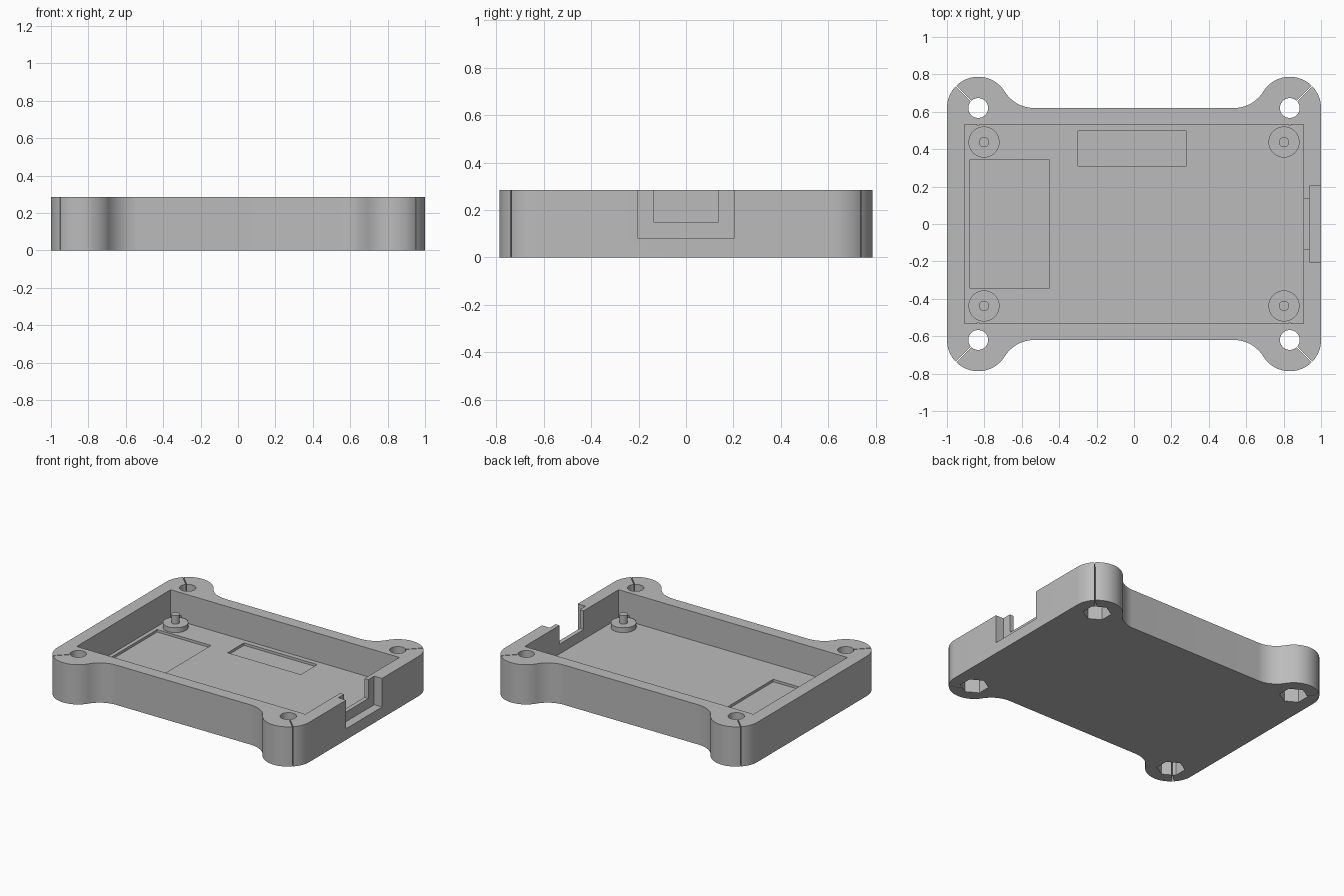
import bpy, bmesh
from math import pi, cos, sin, hypot, atan2, radians

cube = bpy.data.objects.get("Cube")
if cube:
    bpy.data.objects.remove(cube, do_unlink=True)

HEIGHT, FLOOR = 0.285, 0.08
HOLE_X, HOLE_Y, EAR_R = 0.833, 0.62, 0.167
POST_X, POST_Y = 0.802, 0.438

grey = bpy.data.materials.new("plain grey")
grey.use_nodes = True
COLOUR = (0.5, 0.5, 0.5, 1)
grey.diffuse_color = COLOUR
grey.node_tree.nodes["Principled BSDF"].inputs["Base Color"].default_value = COLOUR


def prism(name, points, z0, z1):
    """Extrude a flat outline between two heights."""
    bm = bmesh.new()
    face = bm.faces.new([bm.verts.new((x, y, z0)) for x, y in points])
    top = bmesh.ops.extrude_face_region(bm, geom=[face])["geom"]
    bmesh.ops.translate(bm, vec=(0, 0, z1 - z0),
                        verts=[v for v in top if isinstance(v, bmesh.types.BMVert)])
    bmesh.ops.recalc_face_normals(bm, faces=bm.faces)
    mesh = bpy.data.meshes.new(name)
    bm.to_mesh(mesh)
    bm.free()
    mesh.materials.append(grey)
    obj = bpy.data.objects.new(name, mesh)
    bpy.context.collection.objects.link(obj)
    return obj


def box(name, x0, x1, y0, y1, z0, z1):
    return prism(name, [(x0, y0), (x1, y0), (x1, y1), (x0, y1)], z0, z1)


def arc(cx, cy, r, a0, a1, n):
    return [(cx + r * cos(a0 + (a1 - a0) * i / n), cy + r * sin(a0 + (a1 - a0) * i / n))
            for i in range(n + 1)]


def disc(cx, cy, r, sides, turn=0):
    return arc(cx, cy, r, turn, turn + 2 * pi, sides)[:-1]


def activate(obj):
    bpy.ops.object.select_all(action="DESELECT")
    obj.select_set(True)
    bpy.context.view_layer.objects.active = obj


def smooth(obj):
    activate(obj)
    bpy.ops.object.shade_smooth_by_angle(angle=radians(30))


def cut(obj, cutter):
    mod = obj.modifiers.new("cut", "BOOLEAN")
    mod.operation, mod.solver, mod.object = "DIFFERENCE", "EXACT", cutter
    activate(obj)
    bpy.ops.object.modifier_apply(modifier=mod.name)
    bpy.data.objects.remove(cutter, do_unlink=True)


# Tray outline: one eared corner with a concave fillet, mirrored four ways
dx = 0.3
fillet = (dx ** 2 - EAR_R ** 2) / (2 * EAR_R)
lean = atan2(fillet, dx)
quarter = arc(HOLE_X, HOLE_Y, EAR_R, 0, pi - lean, 36)
quarter += arc(HOLE_X - dx, HOLE_Y + fillet, fillet, -lean, -pi / 2, 16)[1:]
half = quarter + [(-x, y) for x, y in reversed(quarter)]
tray = prism("tray", half + [(x, -y) for x, y in reversed(half)], 0, HEIGHT)

# Inner cavity and the two shallow floor recesses
TOP = HEIGHT + 0.1
cut(tray, box("cavity_cutter", -0.907, 0.907, -0.532, 0.532, FLOOR, TOP))
cut(tray, box("large_recess_cutter", -0.88, -0.453, -0.341, 0.341, FLOOR - 0.018, FLOOR + 0.05))
cut(tray, box("small_recess_cutter", -0.3, 0.28, 0.311, 0.497, FLOOR - 0.018, FLOOR + 0.05))

# Stepped connector opening in the left wall
cut(tray, box("outer_notch_cutter", 0.938, 1.1, -0.203, 0.203, FLOOR, TOP))
cut(tray, box("inner_notch_cutter", 0.85, 1.05, -0.137, 0.137, 0.15, TOP))

# Bolt holes, hexagonal nut pockets and thin diagonal slits in each ear
for sx in (-1, 1):
    for sy in (-1, 1):
        x, y = sx * HOLE_X, sy * HOLE_Y
        cut(tray, prism("bolt_cutter", disc(x, y, 0.053, 40), -0.1, TOP))
        cut(tray, prism("nut_cutter", disc(x, y, 0.093, 6, pi / 2), -0.1, 0.12))
        w = 0.002
        ex, ey = x + sx * 0.2, y + sy * 0.2
        slit = [(x + sx * w, y - sy * w), (ex + sx * w, ey - sy * w),
                (ex - sx * w, ey + sy * w), (x - sx * w, y + sy * w)]
        cut(tray, prism("slit_cutter", slit, -0.1, TOP))
smooth(tray)

# Standoffs with locating pins
for sx, side in ((-1, "right"), (1, "left")):
    for sy, end in ((-1, "front"), (1, "back")):
        x, y = sx * POST_X, sy * POST_Y
        smooth(prism(f"standoff_{end}_{side}", disc(x, y, 0.083, 40), FLOOR - 0.01, 0.115))
        smooth(prism(f"pin_{end}_{side}", disc(x, y, 0.027, 24), 0.11, 0.175))
